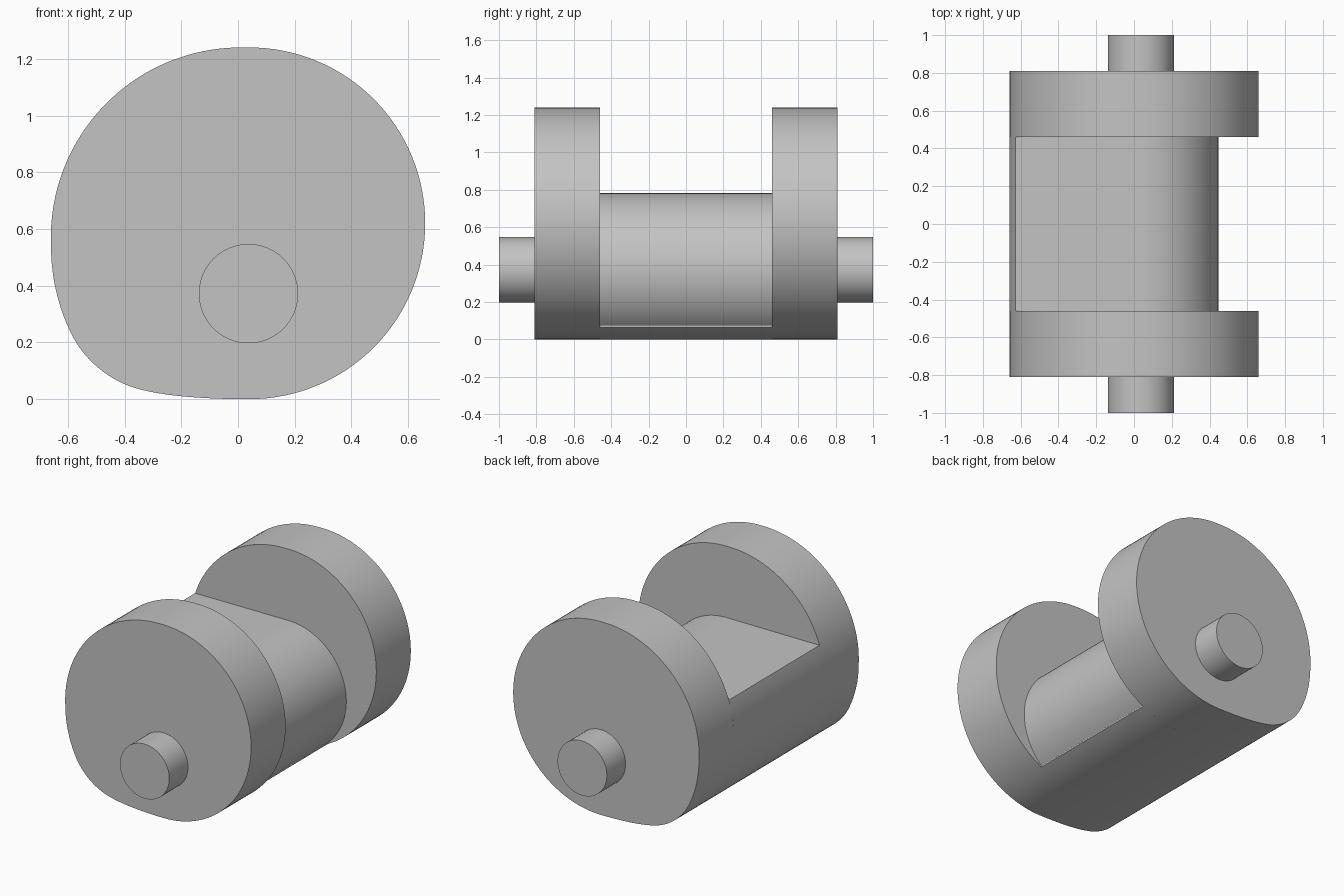
import bpy, bmesh
from math import sin, cos, radians

cube = bpy.data.objects.get("Cube")
if cube:
    bpy.data.objects.remove(cube, do_unlink=True)

grey = bpy.data.materials.new("plain grey")
grey.use_nodes = True
colour = (0.55, 0.55, 0.55, 1)
grey.diffuse_color = colour
grey.node_tree.nodes["Principled BSDF"].inputs["Base Color"].default_value = colour


def arc(cx, cz, r, start, end, steps):
    angles = [radians(start + (end - start) * i / steps) for i in range(steps + 1)]
    return [(cx + r * cos(a), cz + r * sin(a)) for a in angles]


def bend(p, c, q, steps=10):
    """Interior points of a quadratic curve from p to q."""
    ts = [i / steps for i in range(1, steps)]
    return [tuple((1 - t) ** 2 * a + 2 * t * (1 - t) * b + t * t * d
                  for a, b, d in zip(p, c, q)) for t in ts]


def extrude(name, profile, y0, y1, caps=True):
    """Extrude an x-z profile along y."""
    bm = bmesh.new()
    front = [bm.verts.new((x, y0, z)) for x, z in profile]
    back = [bm.verts.new((x, y1, z)) for x, z in profile]
    n = len(profile)
    for i in range(n):
        j = (i + 1) % n
        bm.faces.new((front[i], front[j], back[j], back[i]))
    if caps:
        bm.faces.new(front)
        bm.faces.new(back[::-1])
        bmesh.ops.recalc_face_normals(bm, faces=bm.faces)
    mesh = bpy.data.meshes.new(name)
    bm.to_mesh(mesh)
    bm.free()
    mesh.materials.append(grey)
    obj = bpy.data.objects.new(name, mesh)
    bpy.context.collection.objects.link(obj)
    bpy.ops.object.select_all(action="DESELECT")
    obj.select_set(True)
    bpy.context.view_layer.objects.active = obj
    bpy.ops.object.shade_smooth_by_angle(angle=radians(12))
    return obj


# Outline pieces shared by the discs and the bridge, counter-clockwise
AXIS = (0.037, 0.372)
corner = arc(-0.25, 0.40, 0.378, 204, 256, 16)


def left_side(start):
    shoulder = arc(0.01, 0.57, 0.67, start, 182, 32)
    return (shoulder + bend(shoulder[-1], (-0.66, 0.386), corner[0])
            + corner + bend(corner[-1], (-0.209, 0), (0.04, 0)))


# End discs
disc = arc(0.04, 0.62, 0.62, -90, 90, 64) + left_side(90)
extrude("front_disc", disc, -0.81, -0.46)
extrude("back_disc", disc, 0.46, 0.81)

# Bridge between the discs: flat top, round side, flush lower left
bridge = (arc(*AXIS, 0.41, -46.7, 90, 48) + left_side(161.7)
          + arc(0.04, 0.62, 0.62, -90, -63.5, 12))
extrude("bridge", bridge, -0.46, 0.46, caps=False)

# Journals on the shared axis
journal = arc(*AXIS, 0.175, 0, 360, 64)[:-1]
extrude("front_journal", journal, -1, -0.81)
extrude("back_journal", journal, 0.81, 1)
